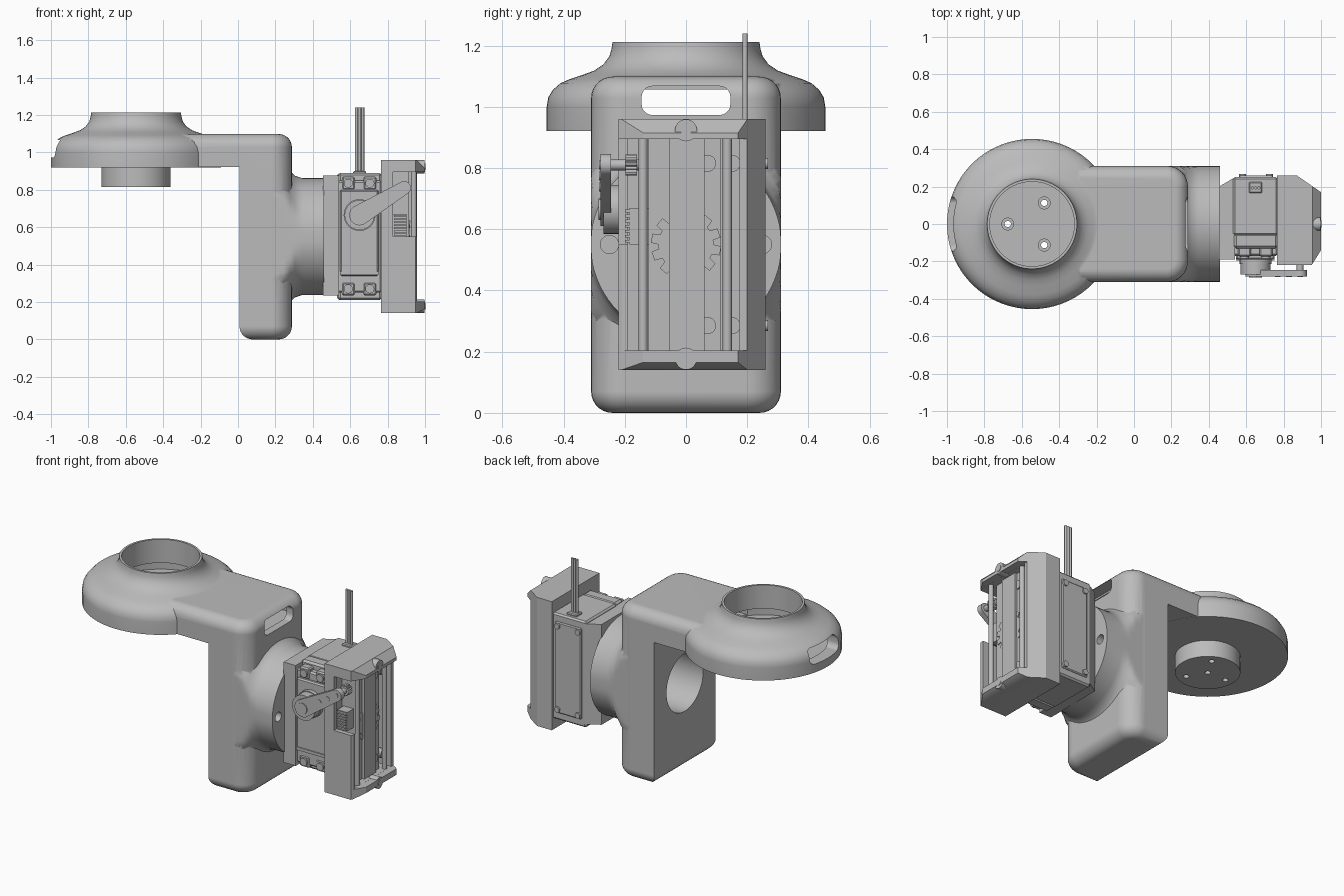
import bpy, bmesh
from math import cos, sin, pi, radians, atan2, hypot, acos

if "Cube" in bpy.data.objects:
    bpy.data.objects.remove(bpy.data.objects["Cube"])

grey = bpy.data.materials.new("plain grey")
grey.use_nodes = True
COLOUR = (0.5, 0.5, 0.5, 1)
grey.diffuse_color = COLOUR
grey.node_tree.nodes["Principled BSDF"].inputs["Base Color"].default_value = COLOUR
parts = []


def finish(name, bm):
    bmesh.ops.recalc_face_normals(bm, faces=bm.faces)
    mesh = bpy.data.meshes.new(name)
    bm.to_mesh(mesh)
    bm.free()
    mesh.materials.append(grey)
    ob = bpy.data.objects.new(name, mesh)
    bpy.context.collection.objects.link(ob)
    parts.append(ob)
    return ob


def prism_bm(pts, axis, a, b):
    """Extrude a 2D outline along an axis from a to b."""
    place = {"x": lambda u, v, t: (t, u, v), "y": lambda u, v, t: (u, t, v),
             "z": lambda u, v, t: (u, v, t)}[axis]
    bm = bmesh.new()
    lo, hi = ([bm.verts.new(place(u, v, t)) for u, v in pts] for t in (a, b))
    bm.faces.new(lo)
    bm.faces.new(hi)
    n = len(pts)
    for i in range(n):
        j = (i + 1) % n
        bm.faces.new((lo[i], lo[j], hi[j], hi[i]))
    bmesh.ops.recalc_face_normals(bm, faces=bm.faces)
    return bm


def prism(name, pts, axis, a, b):
    return finish(name, prism_bm(pts, axis, a, b))


def arc(u, v, r, start=0, end=2 * pi, n=32, closed=False):
    steps = n if closed else n - 1
    return [(u + r * cos(start + (end - start) * i / steps),
             v + r * sin(start + (end - start) * i / steps)) for i in range(n)]


def cyl(name, axis, u, v, r, a, b, n=32):
    return prism(name, arc(u, v, r, n=n, closed=True), axis, a, b)


def box(name, x, y, z, bevel=0):
    bm = prism_bm([(x[0], y[0]), (x[1], y[0]), (x[1], y[1]), (x[0], y[1])], "z", *z)
    if bevel:
        bmesh.ops.bevel(bm, geom=bm.edges[:], offset=bevel, segments=1, affect="EDGES")
    return finish(name, bm)


def lathe(name, profile, axis, centre, steps=72):
    """Sweep (radius, height) points, starting and ending on the axis, round x or z."""
    bm = bmesh.new()

    def point(r, h, a):
        return (r * cos(a), r * sin(a), h) if axis == "z" else (h, r * cos(a), r * sin(a))

    first, last = (bm.verts.new(point(*profile[k], 0)) for k in (0, -1))
    rings = [[bm.verts.new(point(r, h, 2 * pi * i / steps)) for i in range(steps)]
             for r, h in profile[1:-1]]
    for i in range(steps):
        j = (i + 1) % steps
        bm.faces.new((first, rings[0][i], rings[0][j]))
        bm.faces.new((last, rings[-1][j], rings[-1][i]))
        for p, q in zip(rings, rings[1:]):
            bm.faces.new((p[i], q[i], q[j], p[j]))
    bmesh.ops.translate(bm, verts=bm.verts, vec=centre)
    return finish(name, bm)


def boolean(target, tool, op="DIFFERENCE"):
    m = target.modifiers.new("bool", "BOOLEAN")
    m.operation, m.object, m.solver = op, tool, "EXACT"
    bpy.context.view_layer.objects.active = target
    bpy.ops.object.modifier_apply(modifier=m.name)
    parts.remove(tool)
    bpy.data.objects.remove(tool)


# Angled arm: L profile, wide rounding on the outer uprights, then rims
HX, HZ = -0.545, 0.55
bm = prism_bm([(-0.42, 0.921), (0.008, 0.921), (0.008, 0), (0.288, 0), (0.288, 1.098), (-0.42, 1.098)],
              "y", -0.31, 0.31)
uprights = [e for e in bm.edges if all(v.co.x > 0.28 for v in e.verts)
            and abs(e.verts[0].co.z - e.verts[1].co.z) > 0.5]
bmesh.ops.bevel(bm, geom=uprights, offset=0.11, segments=8, profile=0.5, affect="EDGES")
rims = [e for e in bm.edges if all(v.co.z < 1e-4 for v in e.verts)
        or (all(v.co.z > 1.09 for v in e.verts) and any(v.co.x > -0.4 for v in e.verts))]
bmesh.ops.bevel(bm, geom=rims, offset=0.07, segments=7, profile=0.5, affect="EDGES")
shell = finish("arm_shell", bm)

# Domed round end with lower boss and collar, and the flared side flange
boolean(shell, lathe("dome", [(0, 0.815), (0.185, 0.815), (0.185, 0.92), (0.455, 0.92), (0.455, 1.0),
        (0.45, 1.03), (0.435, 1.055), (0.41, 1.077), (0.38, 1.09), (0.335, 1.105), (0.3, 1.118),
        (0.27, 1.138), (0.25, 1.165), (0.243, 1.19), (0.24, 1.212), (0, 1.212)],
        "z", (HX, 0, 0)), "UNION")
flange = lathe("flange", [(0, 0.15), (0.41, 0.15), (0.4, 0.2), (0.38, 0.245), (0.35, 0.278),
               (0.325, 0.305), (0.312, 0.345), (0.312, 0.46), (0, 0.46)], "x", (0, 0, HZ))
for v in flange.data.vertices:
    v.co.y = max(-0.3095, min(0.3095, v.co.y))
boolean(shell, flange, "UNION")

# Hollow interior, cable slots at both ends, round opening and screw holes
cavity = lathe("cavity", [(0, 0.95), (0.38, 0.95), (0.38, 1.062), (0.226, 1.062), (0.226, 1.4), (0, 1.4)],
               "z", (HX, 0, 0))
boolean(cavity, box("arm_cavity", (-0.4, 0.24), (-0.25, 0.25), (0.956, 1.056)), "UNION")
boolean(shell, cavity)
slot = [p for u, v, s in ((0.11, 1.032, 0), (-0.11, 1.032, pi / 2), (-0.11, 1.008, pi),
                          (0.11, 1.008, 1.5 * pi)) for p in arc(u, v, 0.035, s, s + pi / 2, 6)]
boolean(shell, prism("near_slot", slot, "x", 0.2, 0.5))
boolean(shell, prism("far_slot", slot, "x", -1.2, -0.88))
boolean(shell, cyl("opening", "x", 0, HZ, 0.185, -0.1, 0.27, 48))
for k in range(3):
    a = pi + k * 2 * pi / 3
    u, v = HX + 0.13 * cos(a), 0.13 * sin(a)
    boolean(shell, cyl("hole", "z", u, v, 0.017, 0.7, 1.0, 16))
    boolean(shell, cyl("counterbore", "z", u, v, 0.032, 0.925, 1.0, 20))
boolean(shell, cyl("centre_hole", "z", HX, 0, 0.017, 0.7, 0.88, 16))
for s in (-1, 1):
    boolean(shell, cyl("flange_hole", "x", s * 0.25, HZ, 0.03, 0.42, 0.5, 20))

# Mounting bracket and servo
prism("mount_bracket", [(0.455, -0.19), (0.54, -0.19), (0.54, 0.25), (0.455, 0.2)], "z", 0.235, 0.875)
box("servo_body", (0.53, 0.77), (-0.06, 0.25), (0.212, 0.888), 0.01)
box("servo_gearbox", (0.53, 0.768), (-0.17, -0.05), (0.25, 0.85), 0.01)
box("servo_flange", (0.535, 0.768), (-0.13, -0.05), (0.21, 0.89), 0.012)
box("servo_front", (0.545, 0.75), (-0.19, -0.16), (0.34, 0.8), 0.008)
box("servo_front_bar", (0.545, 0.75), (-0.196, -0.16), (0.343, 0.362))
box("servo_back_plate", (0.56, 0.745), (0.24, 0.258), (0.26, 0.84), 0.006)
for x in (0.59, 0.705):
    for z in (0.27, 0.835):
        box("flange_pad", (x - 0.035, x + 0.035), (-0.175, -0.12), (z - 0.035, z + 0.035), 0.008)
        cyl("flange_screw", "y", x, z, 0.024, -0.185, -0.17, 20)
for x in (0.58, 0.725):
    for z in (0.285, 0.815):
        cyl("back_screw", "y", x, z, 0.018, 0.25, 0.268, 16)
box("top_connector", (0.615, 0.685), (0.165, 0.225), (0.85, 0.9), 0.005)
for k in (-1, 0, 1):
    cyl("cable_strand", "z", 0.65 + k * 0.017, 0.193, 0.0085, 0.84, 1.24, 12)

# Servo horn: hub, tapered lever and knurled tip screw
hub, tip, R, r = (0.65, 0.665), (0.888, 0.81), 0.08, 0.036
cyl("horn_base", "y", *hub, 0.085, -0.215, -0.16)
d = atan2(tip[1] - hub[1], tip[0] - hub[0])
t = acos((R - r) / hypot(tip[0] - hub[0], tip[1] - hub[1])) + 0.25
lever = arc(*tip, r, d - t, d + t, 14) + arc(*hub, 0.055, d + t, d - t + 2 * pi, 24)
prism("horn_lever", lever, "y", -0.28, -0.245)
cyl("horn_collar", "y", *hub, R, -0.27, -0.2)
cyl("horn_screw", "y", *hub, 0.035, -0.285, -0.25, 20)
for f in (0.5, 0.75, 1):
    u, v = (h + (q - h) * f for h, q in zip(hub, tip))
    cyl("lever_eyelet", "y", u, v, 0.015, -0.284, -0.27, 16)
knurl = [(tip[0] + (0.034 - 0.006 * (i % 2)) * cos(i * pi / 16),
          tip[1] + (0.034 - 0.006 * (i % 2)) * sin(i * pi / 16)) for i in range(32)]
cyl("tip_pin", "y", *tip, 0.018, -0.25, -0.15, 16)
prism("tip_knob", knurl, "y", -0.198, -0.16)

# Gripper housing: side profile crossed with plan profile, then hollowed
head = prism("gripper_housing", [(0.765, 0.14), (0.955, 0.14), (1, 0.165), (1, 0.203), (0.957, 0.203),
             (0.957, 0.895), (1, 0.895), (1, 0.915), (0.955, 0.96), (0.765, 0.96)], "y", -0.4, 0.4)
boolean(head, prism("plan", [(0.765, -0.22), (0.95, -0.22), (1.0, -0.14), (1.0, 0.17), (0.87, 0.26),
                             (0.765, 0.26)], "z", 0, 1.1), "INTERSECT")
boolean(head, box("channel", (0.82, 1.1), (-0.19, 0.175), (0.2035, 0.8945)))
boolean(head, box("side_notch", (0.83, 1.1), (-0.3, -0.1), (0.55, 0.8945)))

# Slider, guide rails, gear and rack inside the housing
box("slider_plate", (0.81, 0.915), (-0.122, 0.115), (0.2, 0.9))
box("slider_strip", (0.9, 0.93), (-0.055, 0.06), (0.2, 0.9))
for y in (-0.14, 0.135):
    cyl("guide_rail", "z", 0.94, y, 0.015, 0.19, 0.91, 16)
teeth = [(q * cos((i + o) * pi / 12), HZ + q * sin((i + o) * pi / 12))
         for i in range(0, 24, 2) for o, q in ((0, 0.09), (0.6, 0.09), (0.8, 0.115), (1.8, 0.115))]
prism("gear", teeth, "x", 0.9, 0.92)
box("rack", (0.83, 0.9), (-0.185, -0.12), (0.55, 0.67))
for i in range(7):
    z = 0.556 + i * 0.0165
    box("rack_tooth", (0.835, 0.9), (-0.2, -0.18), (z, z + 0.009))
for z in (0.285, 0.815):
    for y in (0.07, 0.15):
        cyl("slider_screw", "x", y, z, 0.028, 0.8, 0.921, 20)

# Bolts on the housing ends
for z in (0.177, 0.923):
    cyl("end_bolt", "x", 0, z, 0.036, 0.94, 0.998, 24)
    cyl("end_bolt_core", "x", 0, z, 0.018, 0.94, 1.002, 16)

# Smooth shading with sharp edges kept
bpy.ops.object.select_all(action="DESELECT")
for ob in parts:
    ob.select_set(True)
bpy.context.view_layer.objects.active = shell
bpy.ops.object.shade_smooth_by_angle(angle=radians(32))
weighted = shell.modifiers.new("even_normals", "WEIGHTED_NORMAL")
weighted.keep_sharp = True
